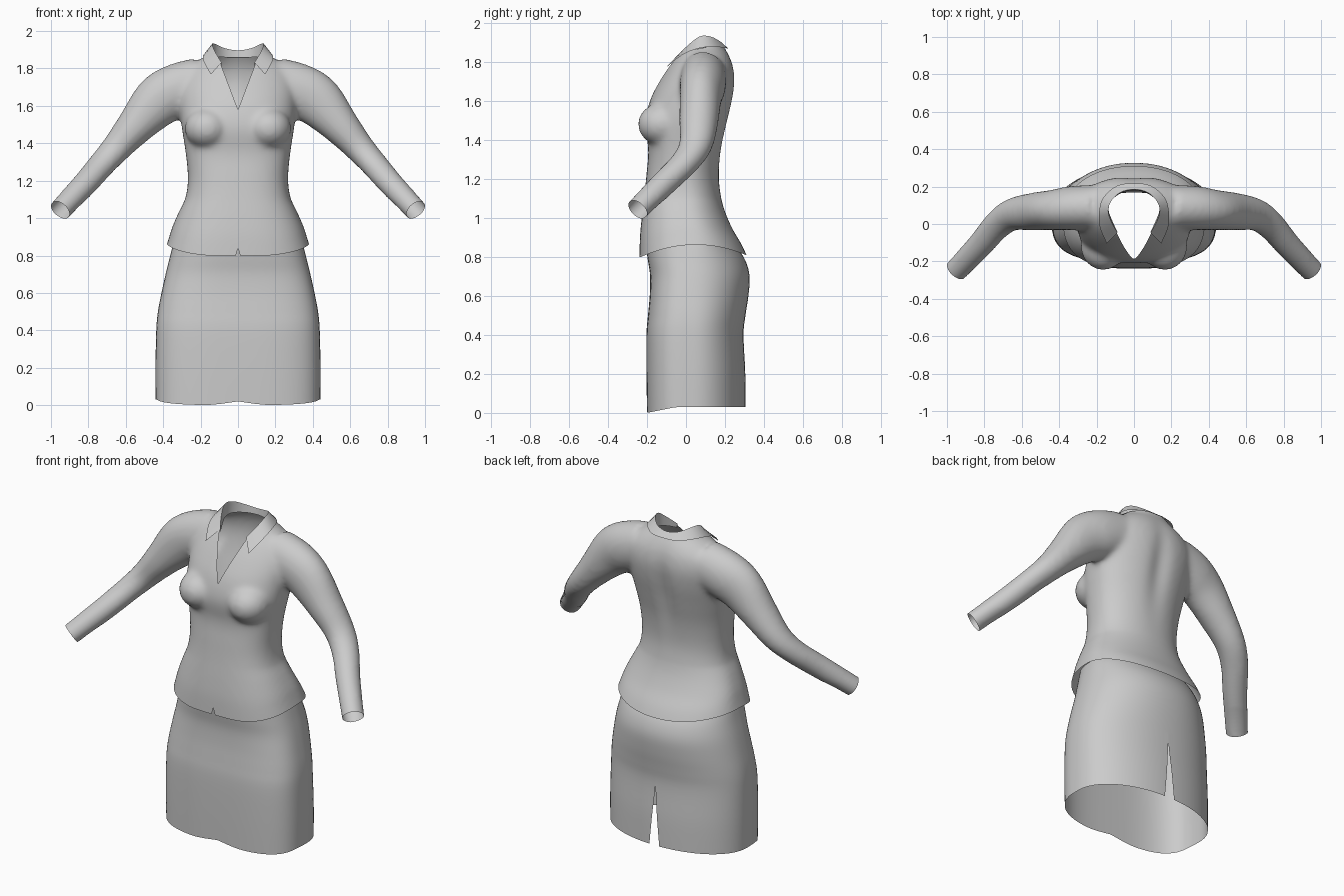
import bpy, bmesh, math
from mathutils import Vector, Matrix

cube = bpy.data.objects.get("Cube")
if cube:
    bpy.data.objects.remove(cube)

cloth = bpy.data.materials.new("grey cloth")
cloth.use_nodes = True
GREY = (0.6, 0.6, 0.6, 1)
cloth.diffuse_color = GREY
cloth.node_tree.nodes["Principled BSDF"].inputs["Base Color"].default_value = GREY


def spline(keys, steps):
    """Catmull-Rom interpolation of equal-length tuples."""
    out = []
    last = len(keys) - 1
    for i in range(last):
        a, b, c, d = (keys[max(0, min(last, i + k))] for k in (-1, 0, 1, 2))
        for s in range(steps):
            t = s / steps
            out.append(tuple(q + 0.5 * t * (r - p + t * (2*p - 5*q + 4*r - w + t * (3*(q - r) + w - p)))
                             for p, q, r, w in zip(a, b, c, d)))
    return out + [keys[-1]]


def loft(bm, rings, closed=True, caps=False):
    rows = [[bm.verts.new(p) for p in ring] for ring in rings]
    n = len(rows[0])
    for lo, hi in zip(rows, rows[1:]):
        for i in range(n if closed else n - 1):
            j = (i + 1) % n
            bm.faces.new((lo[i], lo[j], hi[j], hi[i]))
    if caps:
        bm.faces.new(rows[0][::-1])
        bm.faces.new(rows[-1])


def body_ring(z, width, front, back, mid, power, count=72):
    """Rounded-box outline whose front is squarer than its back."""
    ring = []
    for i in range(count):
        a = math.tau * i / count
        c, s = math.cos(a), math.sin(a)
        e = 2 / (power if s < 0 else 2.1)
        depth = mid - front if s < 0 else back - mid
        ring.append((math.copysign(width * abs(c) ** e, c),
                     mid + math.copysign(depth * abs(s) ** e, s), z))
    return ring


def make_object(name, bm):
    mesh = bpy.data.meshes.new(name)
    bmesh.ops.recalc_face_normals(bm, faces=bm.faces[:])
    bm.to_mesh(mesh)
    bm.free()
    mesh.materials.append(cloth)
    ob = bpy.data.objects.new(name, mesh)
    bpy.context.collection.objects.link(ob)
    return ob


def shade(ob):
    bpy.ops.object.select_all(action="DESELECT")
    ob.select_set(True)
    bpy.context.view_layer.objects.active = ob
    bpy.ops.object.shade_smooth_by_angle(angle=math.radians(60))


def cut(bm, point, normal, faces=None, clear=False):
    faces = faces or bm.faces[:]
    geom = set(faces)
    for f in faces:
        geom.update(f.verts, f.edges)
    bmesh.ops.bisect_plane(bm, geom=list(geom), plane_co=point, plane_no=normal,
                           dist=1e-5, clear_outer=clear)


def wedge(bm, apex, slope, way, side):
    """Remove a V that widens from the apex height, on one side (front -1, back 1)."""
    def near():
        return [f for f in bm.faces if f.calc_center_median().y * side > -0.04
                and (f.calc_center_median().z - apex) * way > -0.03]
    for sx in (-1, 1):
        cut(bm, (0, 0, apex), (sx, 0, -slope * way), near())
    gone = []
    for f in near():
        c = f.calc_center_median()
        if abs(c.x) < slope * way * (c.z - apex):
            gone.append(f)
    bmesh.ops.delete(bm, geom=gone, context="FACES")


# Shirt: solid torso, bust and sleeves fused into one surface
TORSO = [  # height, half width, front, back, middle, squareness
    (0.74, 0.395, -0.24, 0.34, 0.04, 2.8), (0.84, 0.37, -0.238, 0.29, 0.04, 2.8),
    (0.92, 0.35, -0.235, 0.24, 0.03, 2.7), (1.02, 0.315, -0.225, 0.20, 0.01, 2.6),
    (1.12, 0.278, -0.213, 0.178, 0, 2.6), (1.22, 0.268, -0.203, 0.17, 0, 2.6),
    (1.35, 0.28, -0.193, 0.185, 0, 2.6), (1.48, 0.30, -0.21, 0.215, 0.02, 2.6),
    (1.6, 0.315, -0.185, 0.243, 0.05, 2.3), (1.7, 0.32, -0.137, 0.255, 0.07, 2.1),
    (1.78, 0.29, -0.088, 0.245, 0.08, 2), (1.84, 0.22, -0.045, 0.22, 0.08, 2),
    (1.88, 0.155, -0.015, 0.195, 0.08, 2), (1.95, 0.13, 0, 0.175, 0.08, 2)]
SLEEVE = [  # centre, depth radius, height radius
    (0.2, 0.09, 1.72, 0.12, 0.14), (0.33, 0.085, 1.68, 0.118, 0.145),
    (0.43, 0.075, 1.62, 0.108, 0.138), (0.55, 0.065, 1.49, 0.1, 0.102),
    (0.65, 0.05, 1.375, 0.087, 0.08), (0.73, -0.005, 1.285, 0.078, 0.069),
    (0.83, -0.12, 1.17, 0.069, 0.066), (1.02, -0.32, 0.97, 0.06, 0.056)]

bm = bmesh.new()
loft(bm, [body_ring(*k) for k in spline(TORSO, 4)], caps=True)
path = spline(SLEEVE, 4)
for sx in (-1, 1):
    rings = []
    for i, (x, y, z, rh, rv) in enumerate(path):
        a, b = path[max(i - 1, 0)], path[min(i + 1, len(path) - 1)]
        t = (Vector(b[:3]) - Vector(a[:3])).normalized()
        h = Vector((0, 0, 1)).cross(t).normalized()
        v = t.cross(h)
        ring = []
        for k in range(32):
            ang = math.tau * k / 32
            p = Vector((x, y, z)) + h * rh * math.cos(ang) + v * rv * math.sin(ang)
            ring.append((p.x * sx, p.y, p.z))
        rings.append(ring)
    loft(bm, rings, caps=True)
    bust = Matrix.Translation((sx * 0.165, -0.12, 1.48)) @ Matrix.Diagonal((0.12, 0.127, 0.11, 1))
    bmesh.ops.create_uvsphere(bm, u_segments=32, v_segments=20, radius=1, matrix=bust)
shirt = make_object("shirt", bm)
fuse = shirt.modifiers.new("fuse", "REMESH")
fuse.mode = "VOXEL"
fuse.voxel_size = 0.014
soften = shirt.modifiers.new("soften", "SMOOTH")
soften.factor = 0.5
soften.iterations = 14
fused = bpy.data.meshes.new_from_object(shirt.evaluated_get(bpy.context.evaluated_depsgraph_get()))
shirt.modifiers.clear()
shirt.data = fused

# Shirt openings: cuffs, hem, neck, collar V, hem notch and front seam
bm = bmesh.new()
bm.from_mesh(fused)
for sx in (-1, 1):
    cut(bm, (sx * 0.95, -0.25, 1.045), (sx * 0.56, -0.6, -0.57), clear=True)
cut(bm, (0, 0, 0.8), (0, 0, -1), clear=True)
cut(bm, (0, 0.08, 1.87), (0, -0.2, 1), clear=True)
wedge(bm, 1.58, 0.38, 1, -1)
wedge(bm, 0.84, 0.3, -1, -1)
cut(bm, (0, 0, 0), (1, 0, 0), [f for f in bm.faces if f.calc_center_median().y < -0.05])
seam = [e for e in bm.edges if all(abs(v.co.x) < 1e-4 and v.co.y < -0.05 for v in e.verts)]
bmesh.ops.split_edges(bm, edges=seam)
for v in bm.verts:
    x, y, z = v.co
    # spine hollow and raised side hem
    if y > 0.1:
        v.co.y -= 0.02 * math.exp(-(x / 0.06) ** 2 - ((z - 1.55) / 0.22) ** 2)
    v.co.z += 0.062 * max(0, 1 - ((y - 0.05) / 0.28) ** 2) * max(0, 1.1 - z) / 0.3
bm.to_mesh(fused)
bm.free()
if not fused.materials:
    fused.materials.append(cloth)
shade(shirt)

# Collar: neck stand folded over, with pointed front ends
STAND = [(0, 0.18, 1.86), (0.07, 0.165, 1.86), (0.125, 0.12, 1.86),
         (0.135, 0.07, 1.85), (0.115, 0.015, 1.835), (0.09, -0.04, 1.81)]
FOLD = [(0, 0.185, 1.897), (0.07, 0.17, 1.908), (0.12, 0.125, 1.93),
        (0.138, 0.07, 1.93), (0.12, 0.01, 1.885), (0.088, -0.045, 1.832)]
FALL = [(0, 0.217, 1.868), (0.09, 0.205, 1.87), (0.165, 0.14, 1.878),
        (0.187, 0.06, 1.868), (0.182, -0.02, 1.835), (0.145, -0.105, 1.768)]


def both_sides(keys):
    return spline([(-x, y, z) for x, y, z in keys[:0:-1]] + keys, 4)


bm = bmesh.new()
loft(bm, [both_sides(k) for k in (STAND, FOLD, FALL)], closed=False)
shade(make_object("collar", bm))

# Skirt: straight tube with a back slit and a waved hem
SKIRT = [
    (0, 0.44, -0.2, 0.306, 0.04, 3.2), (0.2, 0.441, -0.203, 0.304, 0.04, 3.2),
    (0.4, 0.437, -0.203, 0.295, 0.04, 3.2), (0.5, 0.428, -0.195, 0.305, 0.04, 3.1),
    (0.6, 0.409, -0.186, 0.32, 0.04, 3), (0.7, 0.387, -0.184, 0.326, 0.04, 2.8),
    (0.78, 0.367, -0.195, 0.305, 0.04, 2.7), (0.85, 0.35, -0.205, 0.262, 0.04, 2.6),
    (0.9, 0.335, -0.205, 0.225, 0.03, 2.6)]
bm = bmesh.new()
loft(bm, [body_ring(*k) for k in spline(SKIRT, 4)])
wedge(bm, 0.39, 0.085, -1, 1)
for v in bm.verts:
    x, y, z = v.co
    lift = 0.03 * max(0, min(1, (y + 0.2) / 0.15)) + 0.02 * math.exp(-(x / 0.09) ** 2) * (y < 0)
    v.co.z += lift * max(0, 1 - z / 0.3)
shade(make_object("skirt", bm))
